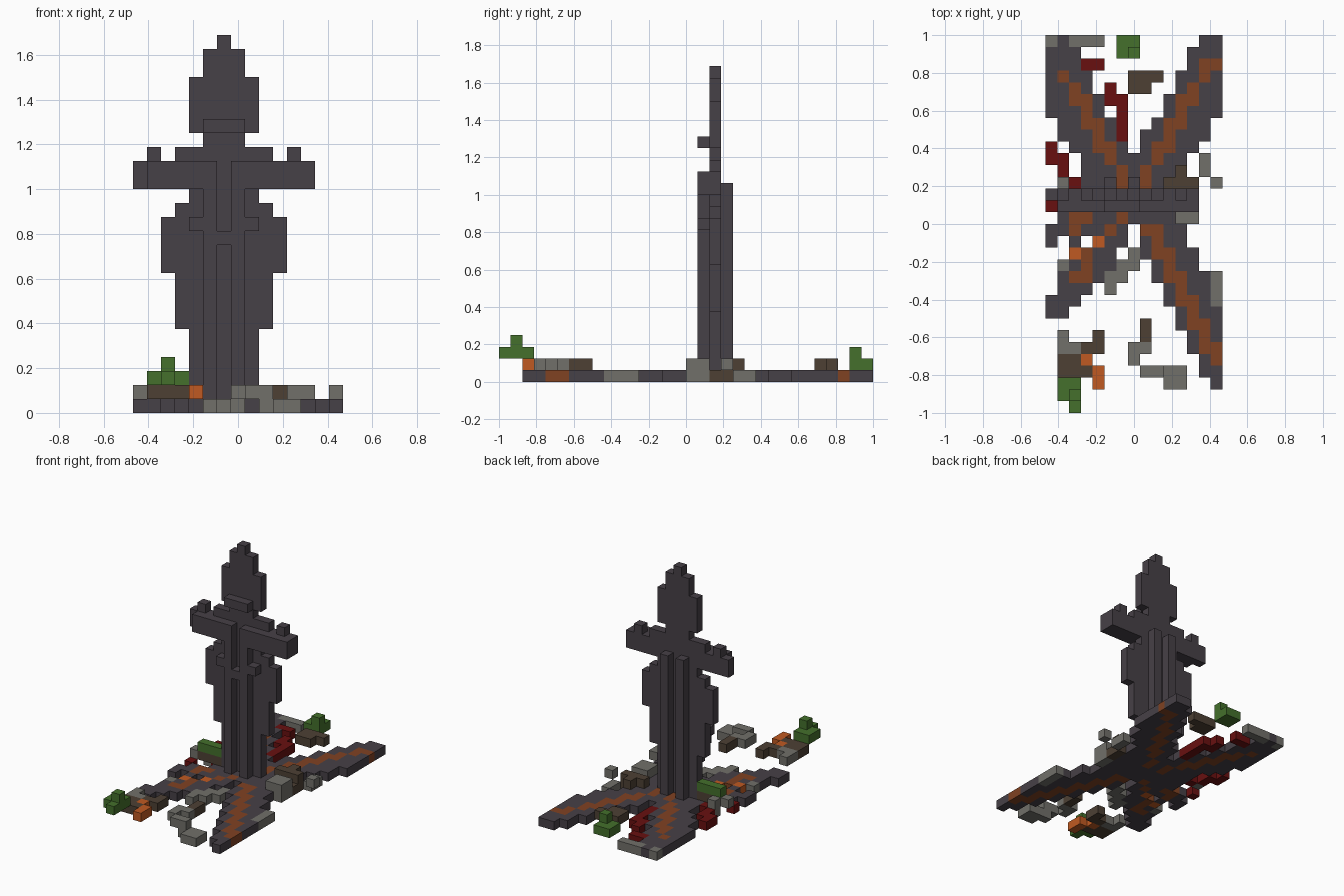
import bpy
import bmesh
from math import floor
from mathutils import Vector

cube = bpy.data.objects.get("Cube")
if cube:
    bpy.data.objects.remove(cube, do_unlink=True)

SIZE = 1 / 16          # edge length of one block
WIDE = 15              # blocks across; rows run from the back to the front
cells = {}             # (column, row, level) -> part name

COLOURS = {
    "dark_stone": (.062, .052, .063),
    "dull_ember": (.216, .054, .016),
    "bright_ember": (.527, .102, .016),
    "grey_rock": (.165, .162, .144),
    "brown_wood": (.074, .051, .034),
    "leaf_green": (.058, .162, .025),
    "deep_red": (.138, .005, .005),
}


def material(name):
    mat = bpy.data.materials.new(name)
    mat.use_nodes = True
    colour = (*COLOURS[name], 1)
    mat.diffuse_color = colour
    mat.node_tree.nodes["Principled BSDF"].inputs["Base Color"].default_value = colour
    return mat


def span(value):
    first, last = value if isinstance(value, tuple) else (value, value)
    return range(first, last + 1)


def put(part, cols, rows, levels=0):
    """Fill a box of blocks; each range is one index or (first, last)."""
    for c in span(cols):
        for r in span(rows):
            for k in span(levels):
                cells[c, r, k] = part


# Ground cross: centre slab and the two mirrored back arms
put("ground_cross", (3, 11), (11, 15))
for r in range(12):
    a = round(13 - .58 * r)
    b = min(14, round(17.2 - .58 * r))
    put("ground_cross", (a, b), r)
    put("ground_cross", (14 - b, 14 - a), r)

# Front left arm, tapering outwards
for r in range(15, 30):
    put("ground_cross", (floor(8 + max(0, r - 17) / 2), min(14, floor(11 + (r - 16) / 2))), r)

# Front right arm, short and broken
for r, cols in enumerate([(1, 6), (1, 6), (2, 6), (2, 5), (2, 5), (1, 4), (1, 3), (0, 2), (0, 1)]):
    put("ground_cross", cols, 15 + r)
put("ground_cross", 0, (16, 17))

# Glowing veins along the arms
for r in range(2, 14):
    v = 14.8 - .58 * r
    for c in {floor(v), round(v)}:
        put("ember_veins", c, r)
        if r > 2:
            put("ember_veins", 14 - c, r)
for r in range(16, 28):
    v = 10 + (r - 18) / 2
    put("ember_veins", (round(v - .6), floor(v)), r)
for cols, rows in [((2, 3), 15), (2, 16), (6, 15), (5, 16), (3, (18, 20)), (2, 20)]:
    put("ember_veins", cols, rows)
for c, r in [(3, 17), (1, 17), (7, 16), (7, 17)]:
    cells.pop((c, r, 0), None)

# Tower core: stacked slabs of (half width, first level, last level)
MID = 6
for half, low, high in [(2, 0, 5), (3, 6, 9), (4, 10, 13), (3, 14, 14), (2, 15, 15),
                        (6, 16, 17), (3, 18, 18), (1, 19, 19), (2, 20, 23),
                        (1, 24, 25), (0, 26, 26)]:
    put("tower_core", (MID - half, MID + half), 13, (low, high))

# Tower relief: mirrored ribs, cross bar, shoulder studs
for s in (-1, 1):
    put("tower_front_ribs", MID + s, 14, (0, 17))
    put("tower_back_ribs", MID + s, 12, (0, 16))
    put("tower_core", MID + 5 * s, 13, 18)
    put("tower_front_ribs", MID + 2 * s, 14, 13)
    for c in range(2, 7):
        if s > 0 or c < 6:
            put("cross_bar", MID + c * s, 14, (16, 17))
put("tower_front_ribs", MID, 14, 12)
put("tower_brow", (5, 7), 14, 20)

# Red growth beside the back right arm
for cols, rows in [((3, 4), 2), (5, (4, 5)), (6, (5, 8)), (0, (9, 10)),
                   (1, (10, 11)), (2, 12), (0, 14)]:
    put("red_growth", cols, rows)

# Grey rubble
for cols, rows, levels in [
    (0, 0, 0), ((2, 4), 0, 0), (3, 0, 0), (14, (20, 22), 0),
    (7, 18, 0), ((6, 7), 19, 0), (6, 20, 0), (5, (20, 21), 0),
    (7, (26, 27), 1), (8, 26, 1), ((8, 9), 28, 1), ((9, 11), 28, 0), ((10, 11), 29, 0),
    (1, (25, 26), 1), (2, 26, 1), (1, 19, 0), (1, 12, (0, 1)), (0, 13, 1),
    (13, (10, 11), 0), (14, 12, 1), (12, (14, 15), (0, 1)), (11, 15, 1), (11, 14, 1),
]:
    put("grey_rubble", cols, rows, levels)

# Broken timber
for cols, rows, levels in [
    ((7, 8), (3, 4), 1), (9, 3, 1), (8, (24, 25), 1), (4, (25, 26), 1), (3, 26, 1),
    ((1, 2), (27, 28), 1), (3, 28, 1), ((10, 12), 12, 1), (11, 11, 1), (12, (12, 13), 0),
    ((1, 3), 13, 1),
]:
    put("broken_timber", cols, rows, levels)

# Hot embers lying on top
for cols, rows in [(3, 27), (4, (28, 29))]:
    put("hot_embers", cols, rows, 1)
put("hot_embers", 4, 17)
put("hot_embers", 2, 18)

# Leafy tufts
put("leafy_tufts", (6, 7), (0, 1), 1)
put("leafy_tufts", 7, 1, 2)
put("leafy_tufts", (1, 2), (29, 30), 2)
put("leafy_tufts", 2, 31, 2)
put("leafy_tufts", 2, 30, 3)
put("leafy_tufts", (1, 3), 13, 2)

PART_COLOURS = {
    "ground_cross": "dark_stone", "tower_core": "dark_stone",
    "tower_front_ribs": "dark_stone", "tower_back_ribs": "dark_stone",
    "cross_bar": "dark_stone", "tower_brow": "dark_stone",
    "ember_veins": "dull_ember", "hot_embers": "bright_ember",
    "red_growth": "deep_red", "grey_rubble": "grey_rock",
    "broken_timber": "brown_wood", "leafy_tufts": "leaf_green",
}


def build(part, mat):
    """Skin the blocks of one part, leaving out faces hidden by neighbours."""
    bm = bmesh.new()
    for (c, r, k), owner in cells.items():
        if owner != part:
            continue
        centre = Vector((c + .5 - WIDE / 2, 15.5 - r, k + .5))
        for axis in range(3):
            for sign in (-1, 1):
                step = [0, 0, 0]
                step[axis] = sign
                if (c + step[0], r - step[1], k + step[2]) in cells:
                    continue
                n = Vector(step)
                u = Vector(step[-1:] + step[:-1])
                w = n.cross(u)
                corners = [(-1, -1), (1, -1), (1, 1), (-1, 1)]
                bm.faces.new([bm.verts.new((centre + (n + u * p + w * q) / 2) * SIZE)
                              for p, q in corners])
    bmesh.ops.remove_doubles(bm, verts=bm.verts, dist=SIZE / 100)
    bmesh.ops.recalc_face_normals(bm, faces=bm.faces)
    bmesh.ops.dissolve_limit(bm, angle_limit=.01, verts=bm.verts, edges=bm.edges)
    mesh = bpy.data.meshes.new(part)
    bm.to_mesh(mesh)
    bm.free()
    mesh.materials.append(mat)
    bpy.context.collection.objects.link(bpy.data.objects.new(part, mesh))


materials = {name: material(name) for name in COLOURS}
for part, colour in PART_COLOURS.items():
    build(part, materials[colour])
